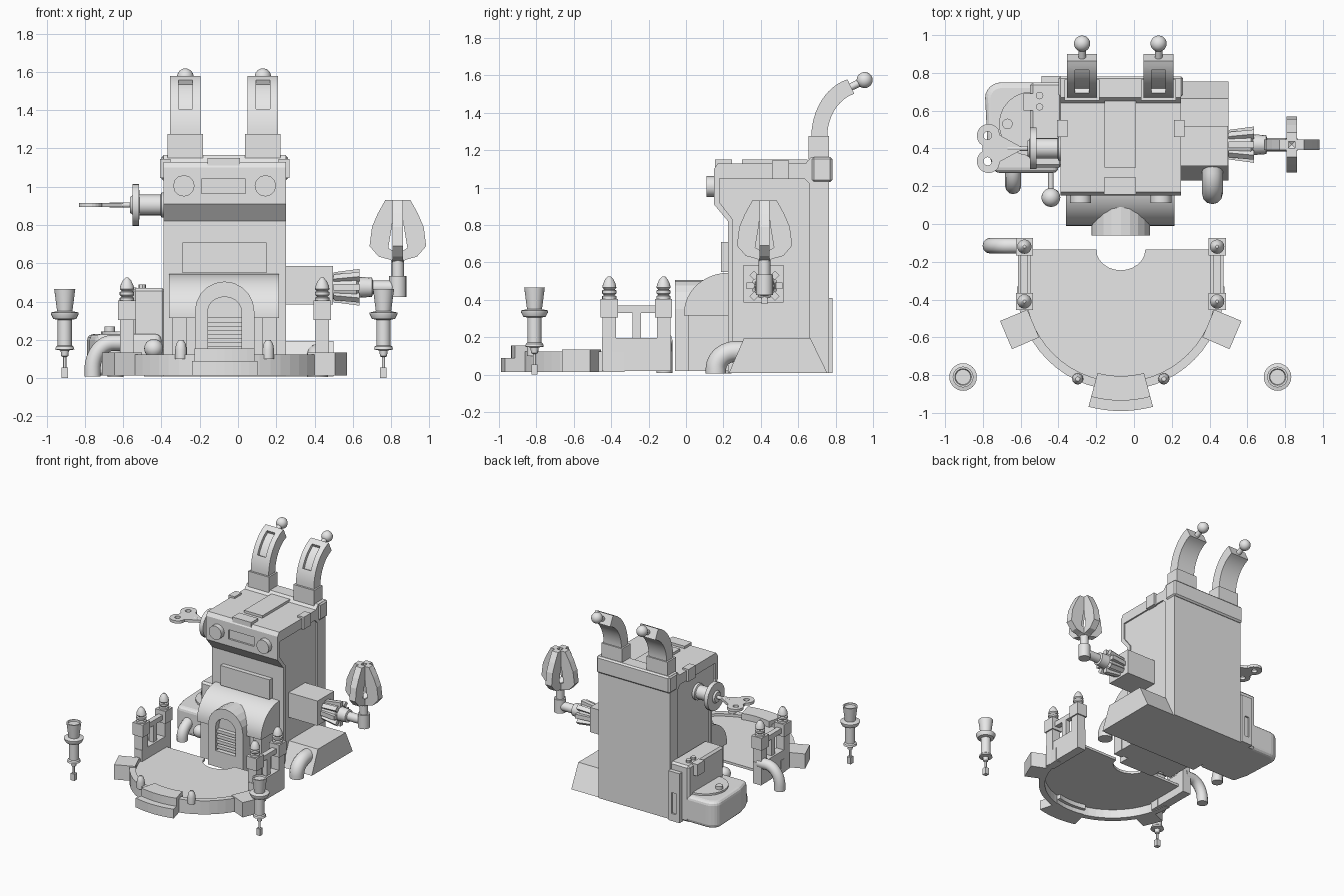
import bpy, bmesh, math
from mathutils import Vector, Matrix

cube = bpy.data.objects.get("Cube")
if cube:
    bpy.data.objects.remove(cube, do_unlink=True)

GREY = (0.8, 0.8, 0.8, 1)
grey = bpy.data.materials.new("plain_grey")
grey.use_nodes = True
grey.diffuse_color = GREY
grey.node_tree.nodes["Principled BSDF"].inputs["Base Color"].default_value = GREY


def activate(ob):
    bpy.ops.object.select_all(action='DESELECT')
    ob.select_set(True)
    bpy.context.view_layer.objects.active = ob


def finish(name, bm, smooth=False):
    bmesh.ops.recalc_face_normals(bm, faces=bm.faces)
    me = bpy.data.meshes.new(name)
    bm.to_mesh(me)
    bm.free()
    me.materials.append(grey)
    ob = bpy.data.objects.new(name, me)
    bpy.context.collection.objects.link(ob)
    activate(ob)
    if smooth:
        bpy.ops.object.shade_smooth_by_angle(angle=math.radians(35))
    return ob


def extrude(name, pts, axis, a, b, smooth=False):
    """Extrude a flat outline along an axis from a to b."""
    place = {'x': lambda p: (a, p[0], p[1]), 'y': lambda p: (p[0], a, p[1]),
             'z': lambda p: (p[0], p[1], a)}[axis]
    bm = bmesh.new()
    face = bm.faces.new([bm.verts.new(place(p)) for p in pts])
    new = bmesh.ops.extrude_face_region(bm, geom=[face])['geom']
    step = Vector([(b - a) * (axis == k) for k in 'xyz'])
    bmesh.ops.translate(bm, vec=step, verts=[v for v in new if isinstance(v, bmesh.types.BMVert)])
    return finish(name, bm, smooth)


def box(name, x0, x1, y0, y1, z0, z1):
    return extrude(name, [(x0, y0), (x1, y0), (x1, y1), (x0, y1)], 'z', z0, z1)


def arc(cx, cy, rx, ry, t0, t1, n=12):
    angles = [math.radians(t0 + (t1 - t0) * i / n) for i in range(n + 1)]
    return [(cx + rx * math.cos(t), cy + ry * math.sin(t)) for t in angles]


def turn(loc, axis):
    return Matrix.Translation(loc) @ Vector(axis).to_track_quat('Z', 'Y').to_matrix().to_4x4()


def lathe(name, profile, loc, axis=(0, 0, 1), n=24):
    """Spin a (radius, height) profile and close both ends."""
    bm = bmesh.new()
    pts = [(0, profile[0][1])] + list(profile) + [(0, profile[-1][1])]
    vs = [bm.verts.new((r, 0, h)) for r, h in pts]
    es = [bm.edges.new(p) for p in zip(vs, vs[1:])]
    bmesh.ops.spin(bm, geom=vs + es, cent=(0, 0, 0), axis=(0, 0, 1), angle=math.tau, steps=n)
    bmesh.ops.remove_doubles(bm, verts=bm.verts, dist=0.0003)
    bm.transform(turn(loc, axis))
    return finish(name, bm, True)


def rod(name, r, loc, axis, length, n=24):
    return lathe(name, [(r, 0), (r, length)], loc, axis, n)


def ball(name, r, loc):
    bm = bmesh.new()
    bmesh.ops.create_uvsphere(bm, u_segments=20, v_segments=12, radius=r,
                              matrix=Matrix.Translation(loc))
    return finish(name, bm, True)


def fins(name, pts, thick, count, loc, axis):
    """Flat (radius, height) outlines standing round an axis."""
    bm = bmesh.new()
    for i in range(count):
        rot = turn(loc, axis) @ Matrix.Rotation(math.tau * i / count, 4, 'Z')
        a, b = [[bm.verts.new(rot @ Vector((r, s * thick / 2, h))) for r, h in pts] for s in (-1, 1)]
        bm.faces.new(a)
        bm.faces.new(b)
        for j in range(len(pts)):
            k = (j + 1) % len(pts)
            bm.faces.new((a[j], a[k], b[k], b[j]))
    return finish(name, bm)


def tube(name, pts, r):
    cu = bpy.data.curves.new(name, 'CURVE')
    cu.dimensions = '3D'
    cu.bevel_depth = r
    cu.bevel_resolution = 4
    cu.use_fill_caps = True
    sp = cu.splines.new('POLY')
    sp.points.add(len(pts) - 1)
    for p, co in zip(sp.points, pts):
        p.co = (*co, 1)
    cu.materials.append(grey)
    ob = bpy.data.objects.new(name, cu)
    bpy.context.collection.objects.link(ob)
    activate(ob)
    bpy.ops.object.convert(target='MESH')
    bpy.ops.object.shade_smooth_by_angle(angle=math.radians(35))


def cut(ob, cutter):
    mod = ob.modifiers.new("cut", 'BOOLEAN')
    mod.operation, mod.solver, mod.object = 'DIFFERENCE', 'EXACT', cutter
    activate(ob)
    bpy.ops.object.modifier_apply(modifier="cut")
    bpy.data.objects.remove(cutter, do_unlink=True)


def bevel(ob, width, segments=1):
    mod = ob.modifiers.new("bevel", 'BEVEL')
    mod.width, mod.segments = width, segments


MID = -0.07  # centre line of the tower and platform

# Tower with recessed sides and display
tower = extrude("tower", [(.225, .01), (.225, .82), (.15, .91), (.15, 1.1), (.17, 1.13), (.64, 1.13),
                          (.67, 1.165), (.765, 1.165), (.765, .01)], 'x', MID - .32, MID + .32)
panel = [(.25, .03), (.25, .83), (.18, .92), (.18, 1.05), (.63, 1.05), (.66, 1.02), (.66, .03)]
for s in (-1, 1):
    cut(tower, extrude("side_cutter", panel, 'x', MID + s * .308, MID + s * .4))
cut(tower, box("display_cutter", -.19, .04, .1, .165, .965, 1.04))
bevel(box("back_rim", -.4, .26, .672, .782, 1.03, 1.165), .012)
box("top_hatch", -.155, .01, .3, .65, 1.12, 1.15)
box("front_latch", -.16, .01, .155, .245, 1.11, 1.15)
for s in (-1, 1):
    x = MID + s * .31
    box("side_latch", x - .028, x + .028, .46, .55, 1.045, 1.145)
    rod("face_dial", .056, (MID + s * .213, .11, 1.005), (0, 1, 0), .06, 12)
box("chest_plate", -.29, .15, .188, .24, .55, .71)

# Curved horns with slots and ball tips
for x in (-.275, .13):
    box("horn_base", x - .093, x + .093, .655, .765, 1.15, 1.275)
    horn = extrude("horn", arc(.93, 1.27, -.26, .32, 0, 75) + arc(.95, 1.27, -.195, .24, 75, 0),
                   'x', x - .08, x + .08, True)
    cut(horn, extrude("slot_cutter", arc(.93, 1.27, -.28, .34, 25, 64) + arc(.93, 1.27, -.235, .295, 64, 25),
                      'x', x - .037, x + .037))
    rod("horn_stem", .02, (x, .875, 1.535), (0, .9, .43), .08, 12)
    ball("horn_tip", .043, (x, .955, 1.575))

# Rounded hood, pillars and arched doorway
extrude("hood", arc(.23, .33, -.24, .215, 90, 0) + [(-.01, .315), (.23, .315)], 'x', -.36, .215, True)
box("hood_wall", -.34, .2, .03, .24, .02, .32)
for s in (-1, 1):
    x = MID + s * .235
    box("hood_pillar", x - .038, x + .038, .01, .1, .02, .32)
extrude("door_arch", [(MID - .155, .02)] + arc(MID, .35, .155, .155, 180, 0, 10) + [(MID + .155, .02), (MID + .088, .02)]
        + arc(MID, .35, .088, .075, 0, 180, 10) + [(MID - .088, .02)], 'y', -.06, .1)
extrude("door_panel", [(MID - .09, .02)] + arc(MID, .35, .09, .08, 180, 0, 10) + [(MID + .09, .02)], 'y', -.015, .08)
for i in range(4):
    box("door_slat", MID - .09, MID + .09, -.05, 0, .165 + i * .042, .19 + i * .042)
box("door_sill", MID - .1, MID + .1, -.06, .02, .02, .15)

# Half-round platform, rim and steps
CY = -.33
extrude("platform_floor", [(MID - .545, -.135)] + arc(MID, CY, .545, .545, 180, 360, 28) + [(MID + .545, -.135)]
        + arc(MID, -.135, .13, .11, 0, -180), 'z', .085, .105)
extrude("platform_rim", arc(MID, CY, .55, .55, 180, 360, 28) + arc(MID, CY, .505, .505, 360, 180, 28), 'z', .015, .125)
extrude("front_step", arc(MID, CY, .66, .66, 255, 285, 8) + arc(MID, CY, .5, .5, 285, 255, 8), 'z', .015, .09)
extrude("front_block", arc(MID, CY, .605, .605, 255, 285, 8) + arc(MID, CY, .475, .475, 285, 255, 8), 'z', .05, .155)
for s in (-1, 1):
    ang = 270 + s * 67
    extrude("rim_tab", arc(MID, CY, .665, .665, ang - 7, ang + 7, 1) + arc(MID, CY, .51, .51, ang + 9, ang - 9, 1),
            'z', .015, .135)
    lathe("rim_stud", [(.03, .1), (.03, .15), (.025, .18), (.012, .2)], (MID + s * .228, -.82, 0), n=12)

# Fences with lamp posts
BULB = [(.038, .4), (.038, .42), (.028, .425), (.038, .435), (.038, .45), (.028, .455), (.038, .465),
        (.034, .485), (.022, .51), (.008, .525)]
for s in (-1, 1):
    x = MID + s * .51
    box("fence_wall", x - .035, x + .035, -.45, -.08, .02, .195)
    box("fence_rail", x - .02, x + .02, -.41, -.11, .33, .37)
    box("fence_bar", x - .02, x + .02, -.285, -.24, .19, .34)
    for y in (-.41, -.12):
        box("fence_post", x - .036, x + .036, y - .036, y + .036, .02, .32)
        box("post_cap", x - .046, x + .046, y - .046, y + .046, .305, .405)
        lathe("post_lamp", BULB, (x, y, 0), n=16)

# Drain pipes
tube("fence_pipe", [(-.58, -.115, .185)] + [(x, -.115, z) for x, z in arc(-.65, .045, .11, .14, 90, 180)]
     + [(-.76, -.115, .01)], .042)
for name, x, y, r in (("right_pipe", .415, .27, .055), ("left_pipe", -.64, .31, .042)):
    tube(name, [(x, y + .08, .125)] + [(x, p, z) for p, z in arc(y, .03, .11, .095, 90, 180)]
         + [(x, y - .11, .005)], r)

# Right skirt and arm with claw
extrude("right_skirt", [(.23, .01), (.31, .195), (.665, .195), (.755, .01)], 'x', .24, .5)
box("arm_box", .23, .497, .308, .52, .385, .585)
ARM = (.49, .42, .475)
X = (1, 0, 0)
lathe("arm_shaft", [(.062, 0), (.07, .13), (.055, .14), (.05, .21), (.035, .215), (.035, .33)], ARM, X, 16)
fins("arm_crown", [(.04, .01), (.078, .01), (.096, .145), (.06, .145)], .034, 8, ARM, X)
CLAW = (.835, .42, 0)
rod("claw_post", .045, (.835, .42, .425), (0, 0, 1), .11, 16)
rod("claw_neck", .032, (.835, .42, .52), (0, 0, 1), .13, 16)
fins("claw", [(.0, .6), (.045, .62), (.1, .635), (.148, .69), (.135, .79), (.105, .86), (.065, .932), (.018, .932),
              (.03, .8), (.05, .68), (.0, .65)], .055, 4, CLAW, (0, 0, 1))

# Wind-up key
KEY = (-.38, .4, .905)
lathe("key_socket", [(.065, 0), (.065, .02), (.054, .025), (.054, .135), (.11, .137), (.11, .17), (.05, .172),
                     (.04, .185)], KEY, (-1, 0, 0))
rod("key_shaft", .014, (-.55, .4, .905), (-1, 0, 0), .12, 12)
key = extrude("key_handle", [(-.6, .39), (-.6, .41), (-.71, .47)] + arc(-.77, .468, .062, .062, 30, 240)
              + arc(-.77, .332, .062, .062, 120, 330) + [(-.71, .33)], 'z', .894, .916)
for y in (.468, .332):
    cut(key, rod("key_hole_cutter", .022, (-.775, y, .85), (0, 0, 1), .1, 12))

# Left machinery housing
housing = extrude("left_housing", [(-.4, .75), (-.4, .27), (-.74, .27), (-.775, .4)]
                  + arc(-.7, .67, .088, .08, 180, 90, 6), 'z', .015, .23)
bevel(housing, .03, 3)
extrude("housing_lid", arc(-.545, .53, .17, .17, 90, 270), 'z', .22, .245)
rod("lid_button", .028, (-.67, .53, .23), (0, 0, 1), .04, 12)
bevel(box("left_tower", -.55, -.38, .3, .75, .015, .47), .015)
for y in (.62, .68):
    rod("tower_bolt", .02, (-.5, y, .46), (0, 0, 1), .03, 8)
box("tower_clip", -.585, -.53, .6, .69, .38, .475)
strip = box("back_strip", -.49, -.39, .74, .783, .01, .41)
cut(strip, box("strip_cutter", -.46, -.42, .77, .8, .07, .24))
rod("knob_stem", .014, (-.44, .32, .155), (0, -1, 0), .18, 12)
ball("lever_knob", .05, (-.44, .14, .155))

# Free-standing goblet lamps
GOBLET = [(.008, .05), (.008, .11), (.018, .115), (.022, .145), (.05, .15), (.046, .165), (.037, .172), (.037, .305),
          (.06, .31), (.073, .335), (.073, .343), (.04, .35), (.055, .465), (.044, .465), (.04, .455)]
for x in (-.905, .76):
    box("goblet_plug", x - .017, x + .017, -.827, -.793, 0, .055)
    lathe("goblet", GOBLET, (x, -.81, 0))
